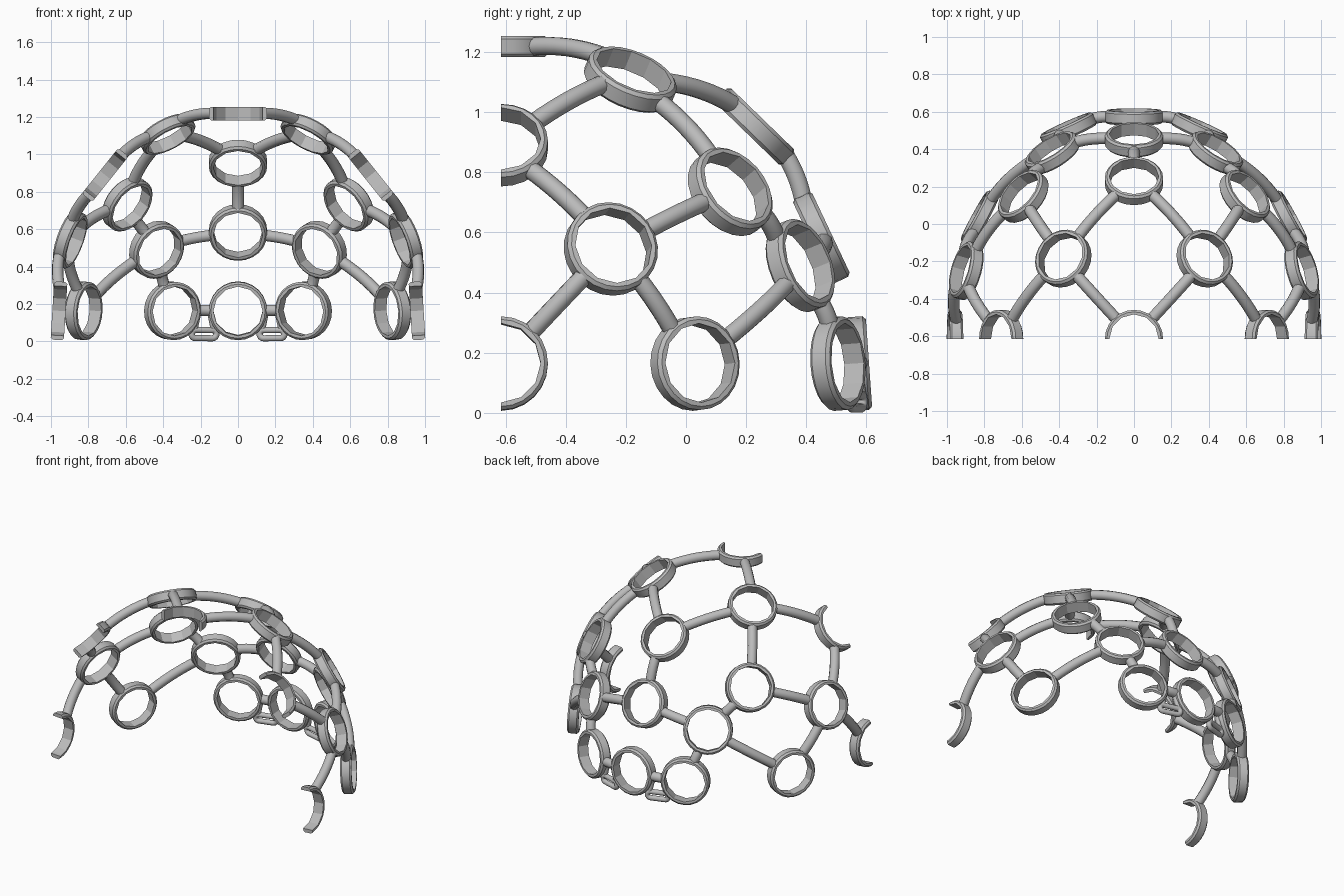
import bpy, bmesh, math
from mathutils import Vector

if "Cube" in bpy.data.objects:
    bpy.data.objects.remove(bpy.data.objects["Cube"])

CUT_Y = -0.615      # the dome is cut open on this plane
RIM, BORE, DEPTH, STRUT = 0.156, 0.132, 0.071, 0.031

grey = bpy.data.materials.new("plain grey")
grey.use_nodes = True
grey.diffuse_color = (0.5, 0.5, 0.5, 1)
grey.node_tree.nodes["Principled BSDF"].inputs["Base Color"].default_value = (0.5, 0.5, 0.5, 1)

# Ring centres on the left half; rings with x = 0 stand on the middle line
rings = {
    "back_base": (0, 0.573, 0.164),
    "back_base_side": (0.35, 0.505, 0.164),
    "side_base": (0.825, 0.03, 0.164),
    "front_base": (0.957, CUT_Y, 0.164),
    "side_middle": (0.897, -0.25, 0.545),
    "back_shoulder": (0.592, 0.147, 0.735),
    "back_middle_side": (0.435, 0.38, 0.49),
    "back_middle": (0, 0.45, 0.583),
    "back_upper": (0, 0.23, 0.952),
    "crown_side": (0.378, -0.185, 1.108),
    "crown_front": (0, CUT_Y, 1.218),
    "front_shoulder": (0.71, CUT_Y, 0.89),
}
links = [
    ("back_upper", "back_middle"), ("back_middle", "back_middle_side"),
    ("back_middle_side", "back_base_side"), ("back_middle_side", "back_shoulder"),
    ("back_middle_side", "side_base"), ("back_shoulder", "side_middle"),
    ("back_shoulder", "crown_side"), ("side_middle", "side_base"),
    ("side_middle", "front_base"), ("side_middle", "front_shoulder"),
    ("crown_side", "front_shoulder"), ("crown_side", "crown_front"),
    ("crown_side", "back_upper"), ("back_base", "back_base_side"),
]


def normal_at(c):
    return Vector((c[0], 0.7 * (c[1] - CUT_Y), 0.7 * (c[2] - 0.08))).normalized()


def add_object(name, data, mirrored):
    data.materials.append(grey)
    ob = bpy.data.objects.new(name, data)
    bpy.context.collection.objects.link(ob)
    if mirrored:
        ob.modifiers.new("Mirror", 'MIRROR')
    return ob


def add_ring(name, centre):
    # Round outside, twelve flat faces inside, softened rims
    n = normal_at(centre)
    u = Vector((0, 0, 1)).cross(n)
    u = u.normalized() if u.length > 0.1 else Vector((1, 0, 0))
    v = n.cross(u)
    h, b = DEPTH / 2, 0.011
    profile = [(BORE, -h), (RIM - b, -h), (RIM, b - h),
               (RIM, h - b), (RIM - b, h), (BORE, h)]
    bm = bmesh.new()
    steps, loops = 24, []
    for i in range(steps):
        a = 2 * math.pi * i / steps
        radial = u * math.cos(a) + v * math.sin(a)
        flat = math.cos(math.pi / 12) if i % 2 else 1
        loops.append([bm.verts.new(Vector(centre) + n * z
                                   + radial * r * (flat if r == BORE else 1))
                      for r, z in profile])
    count = len(profile)
    for i in range(steps):
        p, q = loops[i], loops[(i + 1) % steps]
        for k in range(count):
            m = (k + 1) % count
            bm.faces.new((p[k], q[k], q[m], p[m]))
    bmesh.ops.recalc_face_normals(bm, faces=bm.faces)
    # Half rings end flush with the open front
    if centre[1] == CUT_Y:
        geom = bm.verts[:] + bm.edges[:] + bm.faces[:]
        res = bmesh.ops.bisect_plane(bm, geom=geom, plane_co=(0, CUT_Y, 0),
                                     plane_no=(0, -1, 0), clear_outer=True)
        edges = [e for e in res["geom_cut"] if isinstance(e, bmesh.types.BMEdge)]
        bmesh.ops.holes_fill(bm, edges=edges)
    mesh = bpy.data.meshes.new(name)
    bm.to_mesh(mesh)
    bm.free()
    ob = add_object(name, mesh, centre[0] > 0)
    bpy.ops.object.select_all(action='DESELECT')
    ob.select_set(True)
    bpy.context.view_layer.objects.active = ob
    bpy.ops.object.shade_smooth_by_angle(angle=math.radians(28))


def add_tube(name, points, radius, mirrored, closed=False):
    curve = bpy.data.curves.new(name, 'CURVE')
    curve.dimensions = '3D'
    curve.bevel_depth = radius
    curve.bevel_resolution = 3
    curve.use_fill_caps = True
    spline = curve.splines.new('POLY')
    spline.points.add(len(points) - 1)
    for p, co in zip(spline.points, points):
        p.co = (*co, 1)
    spline.use_cyclic_u = closed
    spline.use_smooth = True
    add_object(name, curve, mirrored)


def add_strut(first, second):
    # Slightly bowed bar running from rim to rim
    ends = []
    for a, b in ((first, second), (second, first)):
        c, n = Vector(rings[a]), normal_at(rings[a])
        d = Vector(rings[b]) - c
        ends.append(c + (d - n * d.dot(n)).normalized() * (RIM - 0.012))
    span = (ends[1] - ends[0]).length
    out = (normal_at(rings[first]) + normal_at(rings[second])).normalized()
    points = []
    for i in range(9):
        t = i / 8
        points.append(ends[0].lerp(ends[1], t) + out * span * 0.17 * t * (1 - t))
    on_middle = rings[first][0] == 0 and rings[second][0] == 0
    add_tube(first + "_to_" + second + "_strut", points, STRUT, not on_middle)


for ring_name, ring_centre in rings.items():
    add_ring(ring_name + "_ring", ring_centre)
for pair in links:
    add_strut(*pair)

# Rounded floor loop in the gap between the base rings
loop = []
for i in range(24):
    a = 2 * math.pi * i / 24
    x = 0.182 + 0.022 * math.cos(a) + math.copysign(0.044, math.cos(a))
    loop.append((x, 0.622 - 0.3 * x, 0.039 + 0.022 * math.sin(a)))
add_tube("floor_loop", loop, 0.017, True, closed=True)

# Small uprights between the floor loop and the strut above it
for side, lower, upper in (("inner", 0.13, 0.152), ("outer", 0.232, 0.208)):
    add_tube(side + "_gap_upright",
             [(lower, 0.622 - 0.3 * lower, 0.06), (upper, 0.615 - 0.3 * upper, 0.17)],
             0.016, True)
